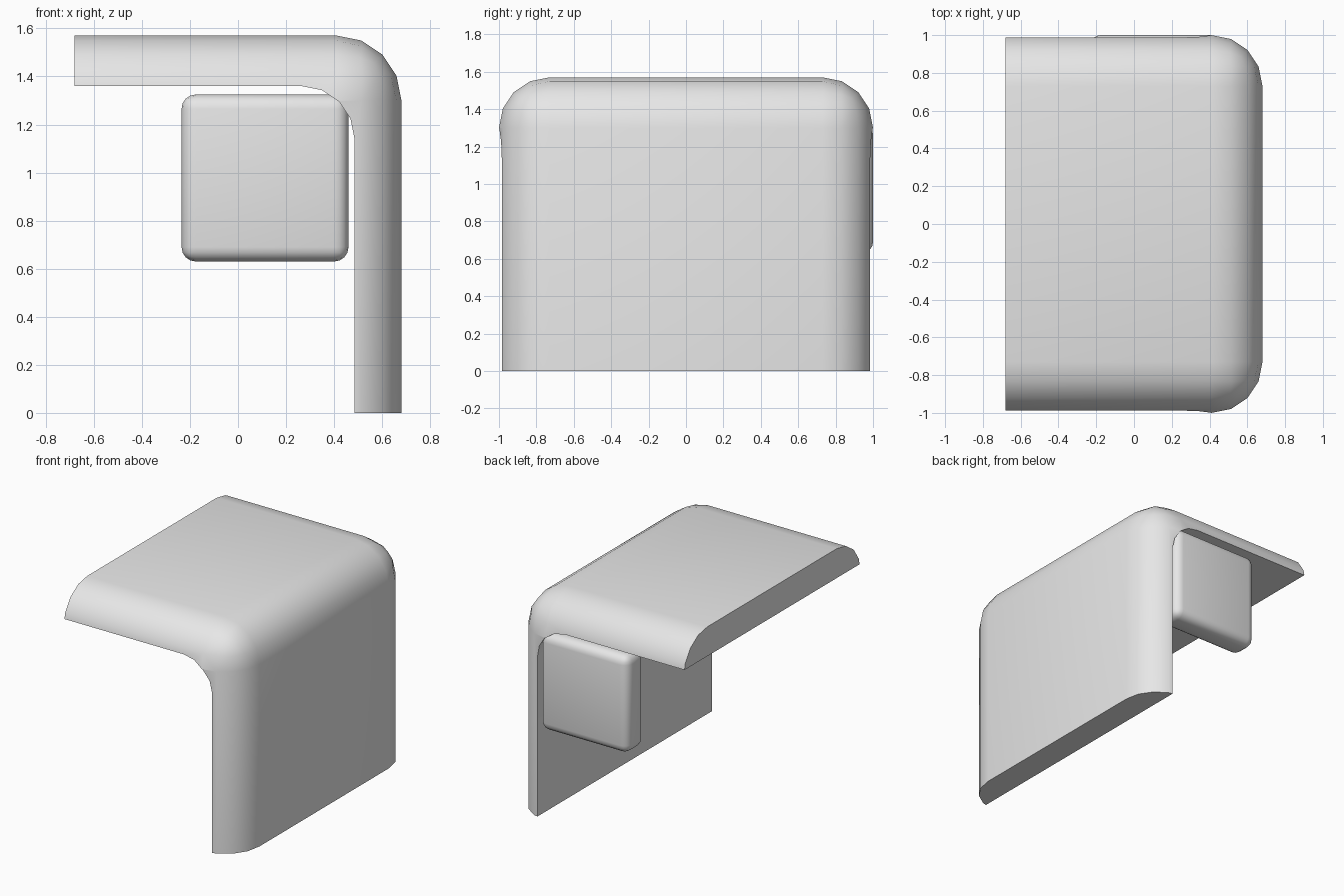
import bpy
import bmesh
import math
from mathutils import Vector

default = bpy.data.objects.get("Cube")
if default:
    bpy.data.objects.remove(default, do_unlink=True)

grey = bpy.data.materials.new("light grey")
grey.use_nodes = True
colour = (0.8, 0.8, 0.8, 1)
grey.diffuse_color = colour
grey.node_tree.nodes["Principled BSDF"].inputs["Base Color"].default_value = colour


def rounded_box(name, low, high, radius, segments, rule):
    """Box between two corners; edges whose midpoint direction passes the rule are rounded."""
    low, high = Vector(low), Vector(high)
    size, centre = high - low, (low + high) / 2
    bm = bmesh.new()
    bmesh.ops.create_cube(bm, size=2)
    edges = [e for e in bm.edges if rule((e.verts[0].co + e.verts[1].co) / 2)]
    for v in bm.verts:
        v.co = Vector(c * s / 2 for c, s in zip(v.co, size)) + centre
    bmesh.ops.bevel(bm, geom=edges, offset=radius, offset_type='OFFSET',
                    segments=segments, profile=0.5, affect='EDGES')
    bmesh.ops.recalc_face_normals(bm, faces=bm.faces)
    mesh = bpy.data.meshes.new(name)
    bm.to_mesh(mesh)
    bm.free()
    mesh.materials.append(grey)
    obj = bpy.data.objects.new(name, mesh)
    bpy.context.collection.objects.link(obj)
    return obj


def smooth(obj):
    bpy.ops.object.select_all(action='DESELECT')
    obj.select_set(True)
    bpy.context.view_layer.objects.active = obj
    bpy.ops.object.shade_smooth_by_angle(angle=math.radians(35))


# Bent cover: block rounded on top and outer side, open ends left square
cover = rounded_box("bent_cover", (-0.68, -1, 0), (0.68, 1, 1.57), 0.27, 4,
                    lambda m: m.x > -0.5 and m.z > -0.5 and (m.x > 0.5 or m.z > 0.5))

# Hollow under the bend, with a rounded inner corner
cutter = rounded_box("inner_cutter", (-1.5, -1.5, -0.5), (0.485, 1.5, 1.36), 0.22, 4,
                     lambda m: m.x > 0.5 and m.z > 0.5)
cutter.hide_render = True
cut = cover.modifiers.new("hollow", 'BOOLEAN')
cut.operation = 'DIFFERENCE'
cut.solver = 'EXACT'
cut.object = cutter
bpy.context.view_layer.objects.active = cover
bpy.ops.object.modifier_apply(modifier=cut.name)
bpy.data.objects.remove(cutter, do_unlink=True)
smooth(cover)

# Rounded plate at the back
plate = rounded_box("back_plate", (-0.235, 0.8, 0.63), (0.46, 1, 1.325), 0.06, 4,
                    lambda m: True)
smooth(plate)
